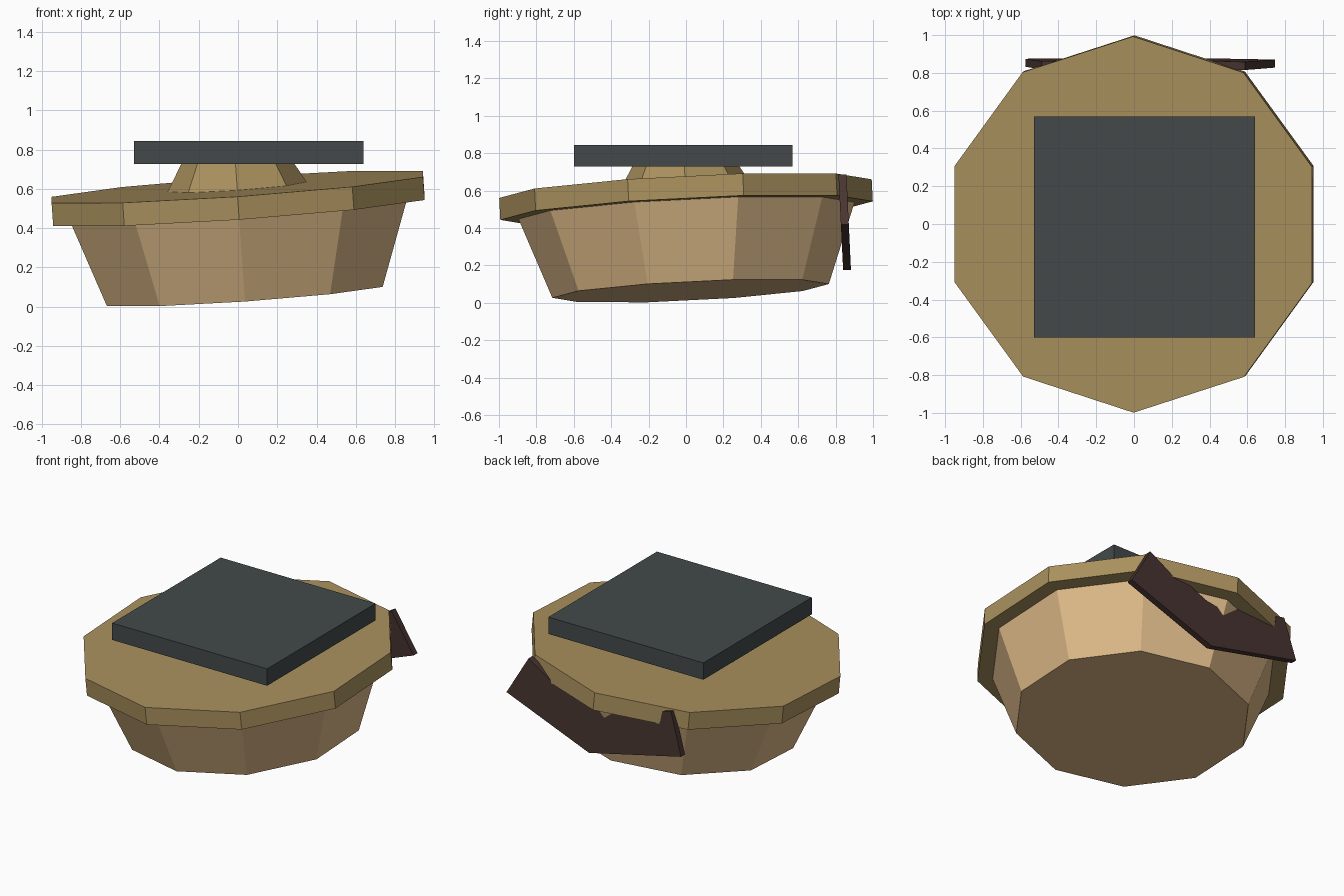
import bpy, bmesh, math
from mathutils import Vector

if "Cube" in bpy.data.objects:
    bpy.data.objects.remove(bpy.data.objects["Cube"])


def material(name, rgb):
    """Flat colour given as 0-255 sRGB, stored linear."""
    m = bpy.data.materials.new(name)
    lin = [((c / 255 + 0.055) / 1.055) ** 2.4 for c in rgb]
    m.diffuse_color = (*lin, 1)
    m.use_nodes = True
    m.node_tree.nodes["Principled BSDF"].inputs["Base Color"].default_value = m.diffuse_color
    return m


TAN = material("light_tan", (221, 185, 136))
OLIVE = material("olive_tan", (170, 145, 94))
SLATE = material("dark_slate", (67, 73, 73))
BROWN = material("dark_brown", (71, 52, 48))

# The whole pot leans slightly to one side
TILT = Vector((0, 0, 1)).rotation_difference(Vector((-0.07, -0.05, 1)))
PIVOT = Vector((-0.004, -0.003, 0.61))      # centre of the lid top


def finish(name, bm, mat):
    bmesh.ops.recalc_face_normals(bm, faces=bm.faces)
    me = bpy.data.meshes.new(name)
    bm.to_mesh(me)
    bm.free()
    me.materials.append(mat)
    ob = bpy.data.objects.new(name, me)
    bpy.context.collection.objects.link(ob)
    return ob


def loft(name, sides, rings, mat):
    """Closed low-poly solid from (radius, height) rings along the leaning axis."""
    bm = bmesh.new()
    loops = []
    for r, h in rings:
        loop = []
        for i in range(sides):
            a = math.pi / 2 + math.tau * i / sides
            p = Vector((r * math.cos(a), r * math.sin(a), h))
            loop.append(bm.verts.new(PIVOT + TILT @ p))
        loops.append(loop)
    for lo, hi in zip(loops, loops[1:]):
        for i in range(sides):
            j = (i + 1) % sides
            bm.faces.new((lo[i], lo[j], hi[j], hi[i]))
    bm.faces.new(loops[0][::-1])
    bm.faces.new(loops[-1])
    return finish(name, bm, mat)


# Tapered bowl, overhanging lid and small neck
loft("bowl", 10, [(0.74, -0.549), (0.9, -0.117)], TAN)
loft("lid", 10, [(0.997, -0.118), (0.997, 0)], OLIVE)
loft("neck", 8, [(0.36, -0.01), (0.355, 0), (0.245, 0.19)], OLIVE)

# Level square slab on top
bm = bmesh.new()
bmesh.ops.create_cube(bm, size=1)
for v in bm.verts:
    v.co = Vector((0.055 + v.co.x * 1.17, -0.015 + v.co.y * 1.17, 0.785 + v.co.z * 0.115))
finish("top_slab", bm, SLATE)

# Broken curved plate stuck through the back rim (x, z outline)
outline = [(0.588, 0.685), (0.746, 0.417), (0.115, 0.175), (-0.575, 0.33),
           (-0.49, 0.61), (-0.425, 0.597), (-0.41, 0.52), (-0.2, 0.56),
           (-0.04, 0.54), (0.0, 0.475), (0.14, 0.495), (0.38, 0.603), (0.40, 0.57)]
bm = bmesh.new()
sheets = []
for y_top, y_low in ((0.815, 0.84), (0.858, 0.882)):
    sheets.append([bm.verts.new((x, y_top + (y_low - y_top) * (0.685 - z) / 0.51, z))
                   for x, z in outline])
inner, outer = sheets
n = len(outline)
for i in range(n):
    j = (i + 1) % n
    bm.faces.new((inner[i], inner[j], outer[j], outer[i]))
caps = [bm.faces.new(inner[::-1]), bm.faces.new(outer)]
bmesh.ops.triangulate(bm, faces=caps)
finish("back_plate", bm, BROWN)
